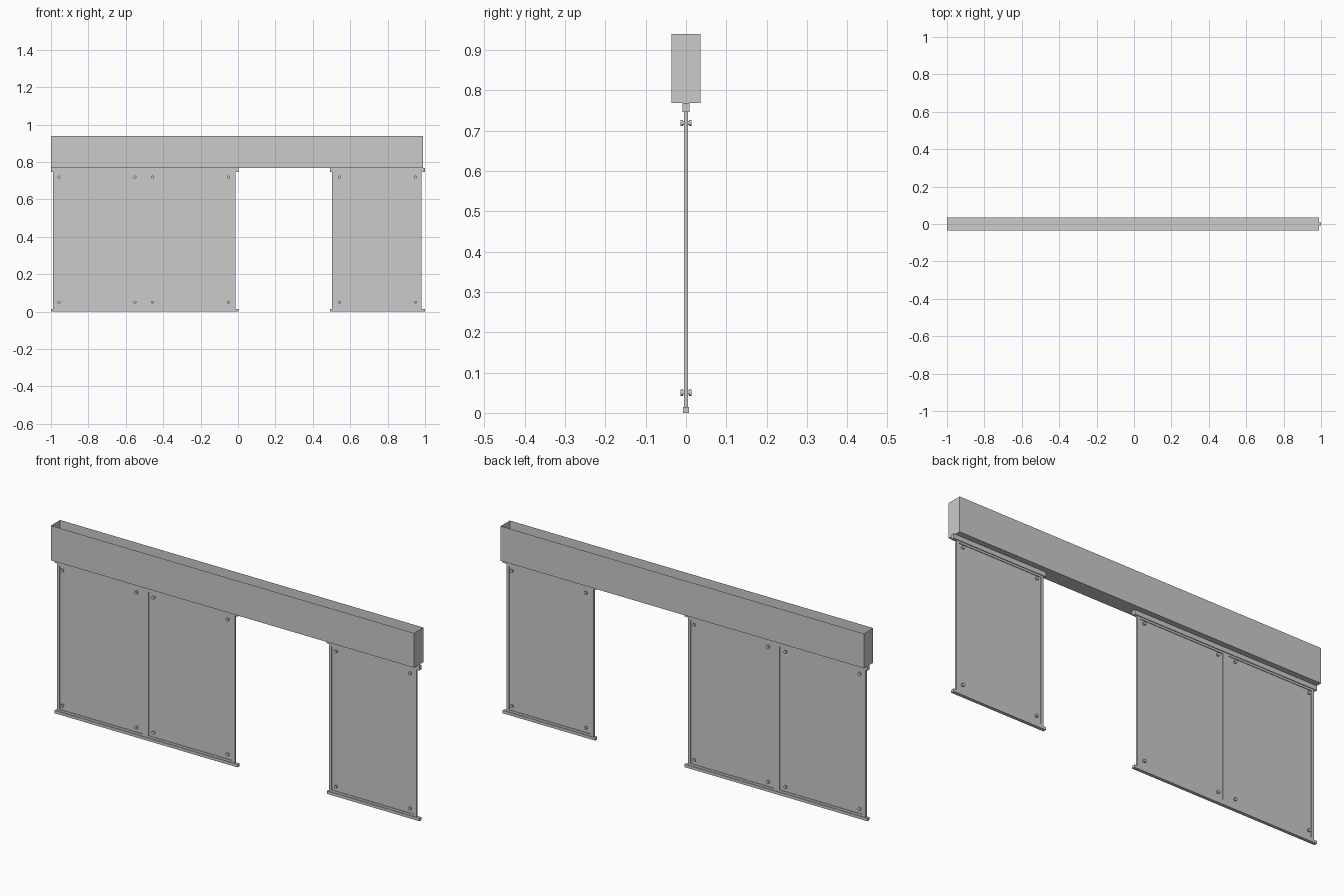
import bpy, bmesh, math
from mathutils import Matrix

if "Cube" in bpy.data.objects:
    bpy.data.objects.remove(bpy.data.objects["Cube"])


def new_object(name, bm):
    mesh = bpy.data.meshes.new(name)
    bm.to_mesh(mesh)
    bm.free()
    ob = bpy.data.objects.new(name, mesh)
    bpy.context.collection.objects.link(ob)
    return ob


def box(name, x, y, z, open_top=False):
    bm = bmesh.new()
    bmesh.ops.create_cube(bm, size=1)
    for v in bm.verts:
        for i, (lo, hi) in enumerate((x, y, z)):
            v.co[i] = lo if v.co[i] < 0 else hi
    if open_top:
        bm.normal_update()
        top = [f for f in bm.faces if f.normal.z > 0.9]
        bmesh.ops.delete(bm, geom=top, context='FACES_ONLY')
    return new_object(name, bm)


def bolt(name, x, z):
    # narrow shank through the glass with a wide head on each side
    bm = bmesh.new()
    for y, r, depth in ((0, 0.005, 0.018), (-0.011, 0.008, 0.006), (0.011, 0.008, 0.006)):
        m = Matrix.Translation((x, y, z)) @ Matrix.Rotation(math.pi / 2, 4, 'X')
        bmesh.ops.create_cone(bm, cap_ends=True, segments=16, radius1=r, radius2=r,
                              depth=depth, matrix=m)
    return new_object(name, bm)


# header: thin trough with an open top
box("header_trough", (-1, 0.99), (-0.036, 0.036), (0.768, 0.94), open_top=True)

# each section: rail extents, frame extents, pane extents
FRAME, PANE = (-0.005, 0.005), (-0.002, 0.002)
sections = {
    "left": ((-1.0, 0.003), (-0.988, -0.014), [(-0.974, -0.516), (-0.486, -0.029)]),
    "right": ((0.492, 1.0), (0.502, 0.981), [(0.516, 0.967)]),
}
for side, (rail, frame, panes) in sections.items():
    # floor and ceiling rails
    box(side + "_floor_rail", rail, (-0.008, 0.008), (0, 0.014))
    box(side + "_ceiling_rail", rail, (-0.0085, 0.0085), (0.746, 0.768))

    # frame crossbars
    box(side + "_frame_bottom", frame, FRAME, (0.014, 0.024))
    box(side + "_frame_top", frame, FRAME, (0.736, 0.746))

    # uprights fill the gaps between panes
    edges = [frame[0]] + [e for p in panes for e in p] + [frame[1]]
    for i in range(0, len(edges), 2):
        box(f"{side}_upright_{i // 2}", (edges[i], edges[i + 1]), FRAME, (0.024, 0.736))

    # panes with a bolt near each corner
    for i, pane in enumerate(panes):
        box(f"{side}_pane_{i}", pane, PANE, (0.024, 0.736))
        mid = sum(pane) / 2 - (0.009 if side == "left" and i == 0 else 0)
        mid += 0.004 if (side, i) != ("left", 0) else 0
        for sx in (-1, 1):
            for z in (0.05, 0.719):
                bolt(f"{side}_bolt", mid + sx * 0.203, z)
